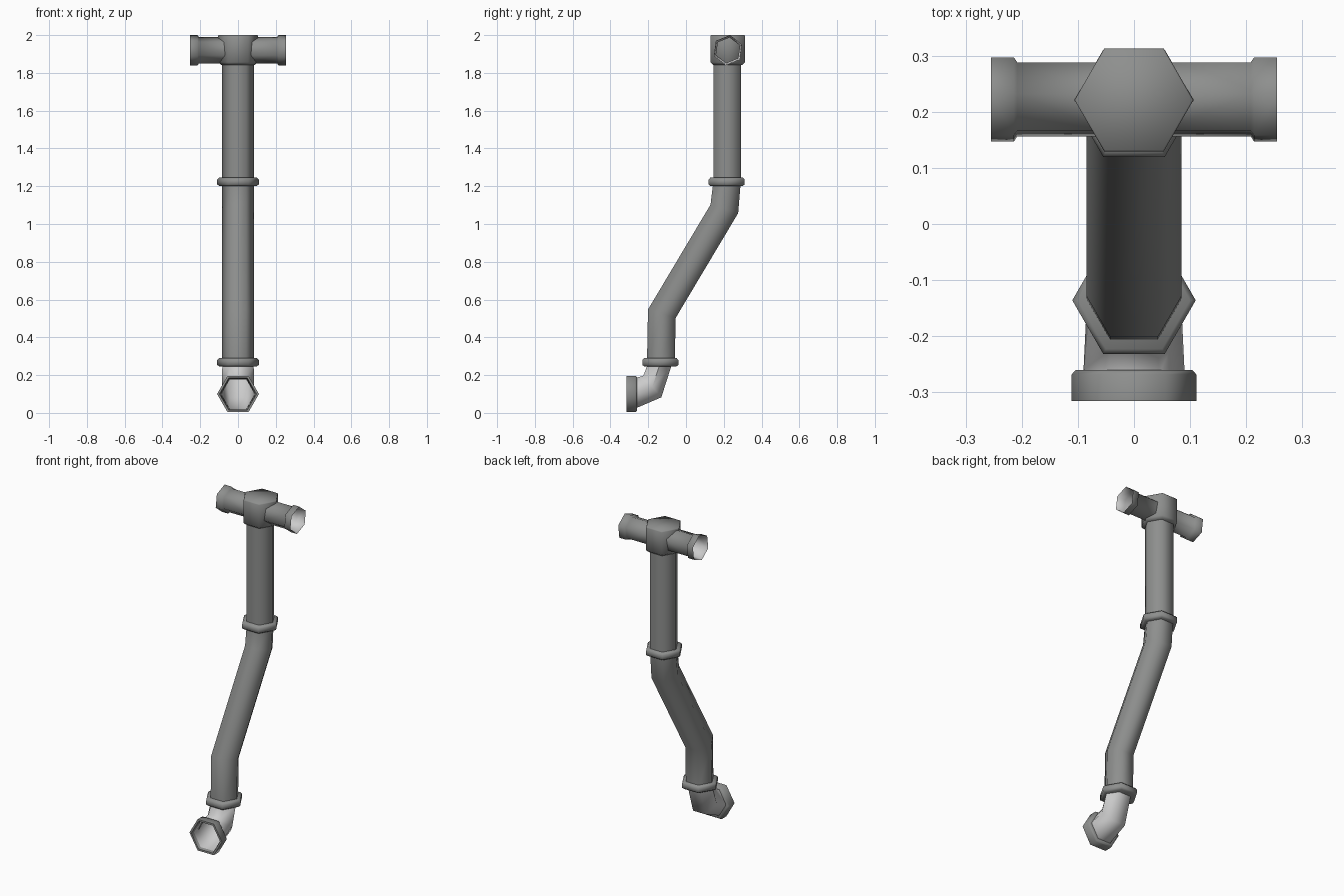
import bpy, bmesh
from math import sin, cos, pi, radians
from mathutils import Vector

if "Cube" in bpy.data.objects:
    bpy.data.objects.remove(bpy.data.objects["Cube"])

SIDES = 6


def material(name, value):
    m = bpy.data.materials.new(name)
    m.diffuse_color = (value, value * 1.02, value, 1)
    m.use_nodes = True
    m.node_tree.nodes["Principled BSDF"].inputs["Base Color"].default_value = m.diffuse_color
    return m


DARK = material("dark_metal", 0.27)
LIGHT = material("light_metal", 0.6)


def loft(name, rings, mat=DARK, capped=True, phase=0.0):
    """Join hexagonal rings given as (centre, u radius vector, v radius vector)."""
    bm = bmesh.new()
    loops = []
    for c, u, v in rings:
        angles = [phase + 2 * pi * i / SIDES for i in range(SIDES)]
        loops.append([bm.verts.new(c + u * cos(a) + v * sin(a)) for a in angles])
    for a, b in zip(loops, loops[1:]):
        for i in range(SIDES):
            j = (i + 1) % SIDES
            bm.faces.new((a[i], a[j], b[j], b[i]))
    if capped:
        bm.faces.new(loops[0])
        bm.faces.new(loops[-1])
    bmesh.ops.recalc_face_normals(bm, faces=bm.faces)
    mesh = bpy.data.meshes.new(name)
    bm.to_mesh(mesh)
    bm.free()
    mesh.materials.append(mat)
    ob = bpy.data.objects.new(name, mesh)
    bpy.context.collection.objects.link(ob)
    bpy.ops.object.select_all(action='DESELECT')
    ob.select_set(True)
    bpy.context.view_layer.objects.active = ob
    bpy.ops.object.shade_smooth_by_angle(angle=radians(65))
    return ob


def side_ring(y, z, r, tilt=0.0, stretch=1.0):
    """Ring crossing the side (YZ) plane, tilted in degrees from +y."""
    t = radians(tilt)
    return (Vector((0, y, z)), Vector((r, 0, 0)),
            Vector((0, cos(t), sin(t))) * r * stretch)


def arm_ring(x, r):
    return (Vector((x, 0.222, 1.92)), Vector((0, 0, r)), Vector((0, r, 0)))


# Vertical downpipe, with an offset lower section
loft("upper_pipe", [side_ring(0.218, z, 0.085) for z in (1.21, 1.88)])
loft("offset_pipe", [
    side_ring(-0.133, 0.265, 0.085),
    side_ring(-0.128, 0.525, 0.085, -17, 1.04),
    side_ring(0.203, 1.08, 0.085, -17, 1.04),
    side_ring(0.217, 1.22, 0.084)])

# Joint collars
for name, y, z in (("upper_collar", 0.215, 1.2), ("lower_collar", -0.136, 0.245)):
    profile = ((0, 0.097), (0.009, 0.11), (0.035, 0.11), (0.045, 0.1))
    loft(name, [side_ring(y, z + dz, r) for dz, r in profile])

# Open elbow and outlet flange at the foot
loft("outlet_elbow", [
    side_ring(-0.3, 0.1, 0.091, -90),
    side_ring(-0.26, 0.107, 0.09, -86),
    side_ring(-0.178, 0.14, 0.086, -50.5),
    side_ring(-0.141, 0.25, 0.083, -3, 0.88)], LIGHT, capped=False)
loft("outlet_flange", [side_ring(y, 0.1, r, -90) for y, r in (
    (-0.285, 0.092), (-0.315, 0.098), (-0.315, 0.111),
    (-0.268, 0.111), (-0.26, 0.104), (-0.26, 0.088))], capped=False)

# Tee hub at the top
loft("tee_hub", [side_ring(0.221, z, r) for z, r in (
    (1.842, 0.088), (1.856, 0.106), (1.995, 0.106), (2.0, 0.103))])

# Mirrored open arms with flared ends
for side, s in (("left", -1), ("right", 1)):
    loft(side + "_arm", [arm_ring(s * x, r) for x, r in (
        (0.05, 0.071), (0.208, 0.071), (0.214, 0.081), (0.255, 0.081))],
        capped=False, phase=radians(8))
    loft(side + "_arm_lining", [arm_ring(s * x, r) for x, r in (
        (0.255, 0.081), (0.25, 0.076), (0.205, 0.068), (0.06, 0.068))],
        LIGHT, capped=False, phase=radians(8)).data.flip_normals()
